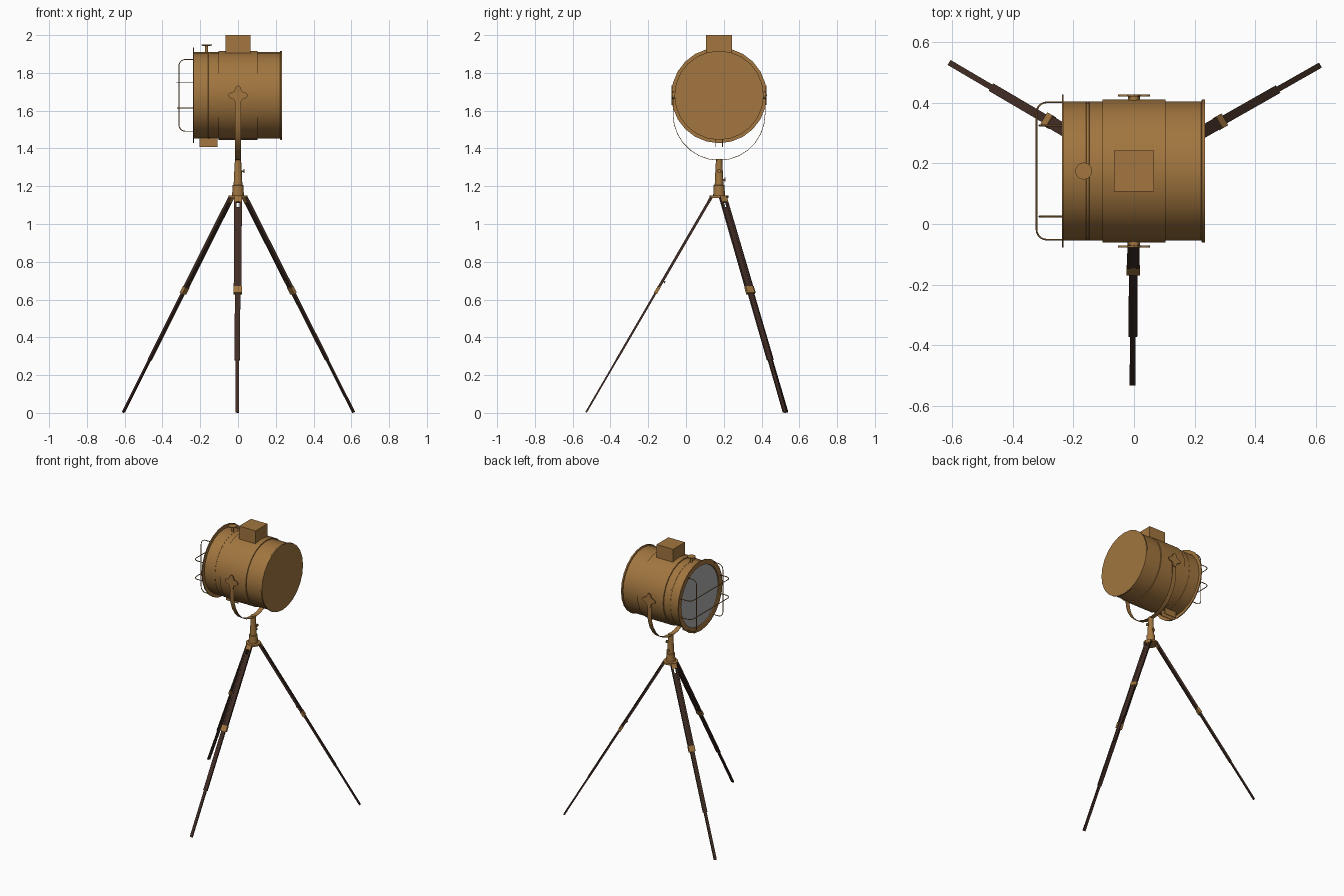
import bpy, bmesh, math
from mathutils import Vector, Matrix

if "Cube" in bpy.data.objects:
    bpy.data.objects.remove(bpy.data.objects["Cube"])

CY, CZ = 0.175, 1.681          # lamp axis runs along x through here


def material(name, rgb):
    m = bpy.data.materials.new(name)
    m.diffuse_color = (*rgb, 1)
    m.use_nodes = True
    m.node_tree.nodes["Principled BSDF"].inputs["Base Color"].default_value = m.diffuse_color
    return m


BRASS = material("aged brass", (0.36, 0.18, 0.05))
WOOD = material("dark wood", (0.053, 0.026, 0.018))
GLASS = material("grey glass", (0.42, 0.42, 0.42))


def finish(name, bm, mat, smooth=False):
    bmesh.ops.recalc_face_normals(bm, faces=bm.faces)
    me = bpy.data.meshes.new(name)
    bm.to_mesh(me)
    bm.free()
    ob = bpy.data.objects.new(name, me)
    bpy.context.collection.objects.link(ob)
    me.materials.append(mat)
    if smooth:
        bpy.ops.object.select_all(action='DESELECT')
        ob.select_set(True)
        bpy.context.view_layer.objects.active = ob
        bpy.ops.object.shade_smooth_by_angle(angle=math.radians(35))
    return ob


def lathe(name, profile, mat, matrix, seg=24, smooth=True):
    """Spin (axial, radius) points round local z; both ends get caps."""
    bm = bmesh.new()
    rings = [[bm.verts.new((r * math.cos(2 * math.pi * i / seg), r * math.sin(2 * math.pi * i / seg), a))
              for i in range(seg)] for a, r in profile]
    for p, q in zip(rings, rings[1:]):
        for i in range(seg):
            j = (i + 1) % seg
            bm.faces.new((p[i], p[j], q[j], q[i]))
    bm.faces.new(rings[0])
    bm.faces.new(rings[-1])
    bm.transform(matrix)
    return finish(name, bm, mat, smooth)


def box(name, lo, hi, mat, matrix=Matrix()):
    bm = bmesh.new()
    bmesh.ops.create_cube(bm, size=1)
    for v in bm.verts:
        v.co = [lo[i] + (v.co[i] + 0.5) * (hi[i] - lo[i]) for i in range(3)]
    bm.transform(matrix)
    return finish(name, bm, mat)


ALONG_X = Matrix.Translation((0, CY, CZ)) @ Matrix.Rotation(math.pi / 2, 4, 'Y')


def upright(x, y, z):
    return Matrix.Translation((x, y, z))


# Lamp drum: front flange, recessed mouth, raised middle band, rear rim
lathe("lamp_drum", [(-0.226, 0.217), (-0.236, 0.217), (-0.238, 0.221), (-0.238, 0.253), (-0.232, 0.253),
                    (-0.232, 0.229), (-0.104, 0.229), (-0.104, 0.236), (0.104, 0.236), (0.104, 0.229),
                    (0.222, 0.229), (0.224, 0.236), (0.234, 0.236)], BRASS, ALONG_X)
lathe("lens", [(-0.229, 0.216), (-0.227, 0.216)], GLASS, ALONG_X)
lathe("drum_hoop", [(-0.158, 0.2285), (-0.157, 0.230), (-0.148, 0.230), (-0.147, 0.2285)], BRASS, ALONG_X)

# Top vent box, underside bracket plates and top knob
box("vent_box", (-0.066, CY - 0.068, 1.89), (0.066, CY + 0.068, 2.0), BRASS)
for s in (-1, 1):
    box("underside_bracket", (-0.205, CY + s * 0.018 - 0.002, 1.408), (-0.108, CY + s * 0.018 + 0.002, 1.46), BRASS)
lathe("top_knob", [(1.90, 0.008), (1.943, 0.008), (1.944, 0.028), (1.95, 0.028)],
      BRASS, upright(-0.166, CY, 0), 16)


# Wire guard: rounded U loops, two upright and two level
def guard(name, half, depth, place):
    c = 0.035
    pts = [(half, -0.235)]
    for k in range(6):
        t = math.pi / 2 * k / 5
        pts.append((half - c + c * math.cos(t), depth + c - c * math.sin(t)))
    pts += [(-u, x) for u, x in reversed(pts)]
    cu = bpy.data.curves.new(name, 'CURVE')
    cu.dimensions = '3D'
    cu.bevel_depth = 0.0028
    cu.bevel_resolution = 1
    sp = cu.splines.new('POLY')
    sp.points.add(len(pts) - 1)
    for p, (u, x) in zip(sp.points, pts):
        p.co = (*place(u, x), 1)
    cu.materials.append(BRASS)
    ob = bpy.data.objects.new(name, cu)
    bpy.context.collection.objects.link(ob)
    bpy.ops.object.select_all(action='DESELECT')
    ob.select_set(True)
    bpy.context.view_layer.objects.active = ob
    bpy.ops.object.convert(target='MESH')


for s in (-1, 1):
    guard("guard_upright_wire", 0.19, -0.313, lambda u, x: (x, CY + s * 0.15, CZ + u))
    guard("guard_level_wire", 0.227, -0.322, lambda u, x: (x, CY + u, CZ + s * 0.067))

# Yoke: flat strap swept down one side, round the bottom and up the other
bm = bmesh.new()
path = [(-1, 0, 0.02)] + [(-math.cos(math.pi * k / 14), math.sin(math.pi * k / 14), -0.10) for k in range(15)]
path += [(1, 0, 0.02)]
rows = []
for c, s, z in path:
    rows.append([bm.verts.new((x, CY + c * r, CZ + z - s * r)) for x, r in
                 ((-0.016, 0.242), (0.016, 0.242), (0.016, 0.245), (-0.016, 0.245))])
for p, q in zip(rows, rows[1:]):
    for i in range(4):
        bm.faces.new((p[i], p[(i + 1) % 4], q[(i + 1) % 4], q[i]))
bm.faces.new(rows[0])
bm.faces.new(rows[-1])
finish("yoke_strap", bm, BRASS, True)

# Four-lobed tilt knobs and their pivots
for s in (-1, 1):
    bm = bmesh.new()
    ring = []
    for k in range(32):
        a = 2 * math.pi * k / 32
        r = 0.041 + 0.011 * math.cos(4 * a)
        ring.append(bm.verts.new((r * math.cos(a), CY + s * 0.246, CZ + r * math.sin(a))))
    f = bm.faces.new(ring)
    ext = bmesh.ops.extrude_face_region(bm, geom=[f])
    bmesh.ops.translate(bm, vec=(0, s * 0.006, 0), verts=[v for v in ext['geom'] if isinstance(v, bmesh.types.BMVert)])
    finish("tilt_knob", bm, BRASS)
    lathe("tilt_pivot", [(0.22, 0.02), (0.248, 0.02)], BRASS,
          Matrix.Translation((0, CY, CZ)) @ Matrix.Rotation(-s * math.pi / 2, 4, 'X'), 16)

# Stepped post with hub plate
lathe("post", [(1.138, 0.05), (1.150, 0.05), (1.152, 0.031), (1.205, 0.029), (1.207, 0.023), (1.24, 0.022),
               (1.33, 0.017), (1.345, 0.017)], BRASS, upright(0, CY, 0), 16)

# Clamp screws on the post
screw = [(0.015, 0.004), (0.028, 0.004), (0.028, 0.011), (0.034, 0.011)]
lathe("post_screw_side", screw, BRASS, upright(0, CY, 1.28) @ Matrix.Rotation(math.pi / 2, 4, 'Y'), 10)
lathe("post_screw_back", screw, BRASS, upright(0, CY, 1.235) @ Matrix.Rotation(-math.pi / 2, 4, 'X'), 10)

# Tripod legs: local x across, y thickness, z down the leg
for deg in (-90, 30, 150):
    a = math.radians(deg)
    out = Vector((math.cos(a), math.sin(a), 0))
    t = Vector((-math.sin(a), math.cos(a), 0))
    top = Vector((0, CY, 1.14)) + out * 0.042
    foot = Vector((0, CY, 0.003)) + out * 0.704 - t * 0.005
    d = (foot - top).normalized()
    n = d.cross(t).normalized()
    t = n.cross(d)
    m = Matrix((t, n, d)).transposed().to_4x4()
    m.translation = top
    L = (foot - top).length
    for s in (-1, 1):
        box("leg_upper_rail", (s * 0.0145 - 0.006, -0.007, 0.0), (s * 0.0145 + 0.006, 0.007, 0.57), WOOD, m)
    box("leg_middle", (-0.0145, -0.0055, 0.06), (0.0145, 0.0055, 0.995), WOOD, m)
    box("leg_lower", (-0.0095, -0.0045, 0.98), (0.0095, 0.0045, L), WOOD, m)
    box("leg_hinge", (-0.018, -0.0078, -0.005), (0.018, 0.0078, 0.028), BRASS, m)
    box("leg_clamp", (-0.0225, -0.0085, 0.548), (0.0225, 0.0085, 0.588), BRASS, m)
    lathe("clamp_screw", [(0.006, 0.003), (0.011, 0.003), (0.011, 0.007), (0.015, 0.007)], BRASS,
          m @ Matrix.Translation((0, 0, 0.51)) @ Matrix.Rotation(math.pi / 2, 4, 'X'), 8)
